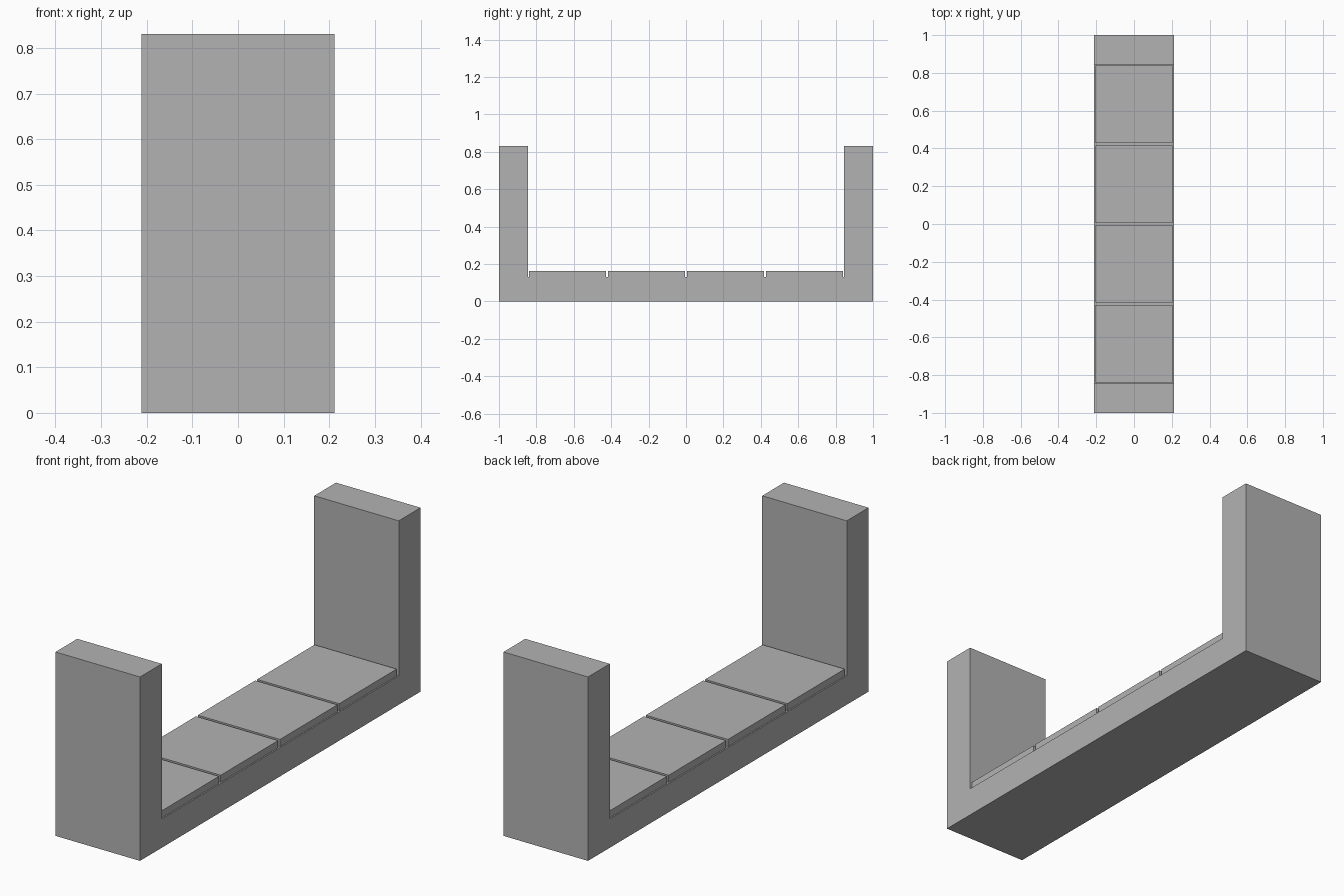
import bpy
import bmesh

cube = bpy.data.objects.get("Cube")
if cube:
    bpy.data.objects.remove(cube, do_unlink=True)

HALF_WIDTH = 0.211
HEIGHT = 0.83
INNER = 0.845      # inner face of the end walls
BASE_TOP = 0.13
TILE_TOP = 0.162
GAP = 0.013
TILES = 4

grey = bpy.data.materials.new("plain_grey")
grey.use_nodes = True
color = (0.45, 0.45, 0.45, 1)
grey.diffuse_color = color
grey.node_tree.nodes["Principled BSDF"].inputs["Base Color"].default_value = color


def extrude_profile(name, profile, half_width):
    """Sweep a closed (y, z) profile across x."""
    bm = bmesh.new()
    face = bm.faces.new([bm.verts.new((-half_width, y, z)) for y, z in profile])
    swept = bmesh.ops.extrude_face_region(bm, geom=[face])["geom"]
    verts = [v for v in swept if isinstance(v, bmesh.types.BMVert)]
    bmesh.ops.translate(bm, vec=(2 * half_width, 0, 0), verts=verts)
    bmesh.ops.recalc_face_normals(bm, faces=bm.faces)
    mesh = bpy.data.meshes.new(name)
    bm.to_mesh(mesh)
    bm.free()
    mesh.materials.append(grey)
    obj = bpy.data.objects.new(name, mesh)
    bpy.context.collection.objects.link(obj)
    return obj


# U-shaped frame: base and both end walls in one solid
half = [(1, 0), (1, HEIGHT), (INNER, HEIGHT), (INNER, BASE_TOP)]
extrude_profile("frame", half + [(-y, z) for y, z in reversed(half)], HALF_WIDTH)

# Row of seat slabs with narrow gaps
pitch = 2 * INNER / TILES
for i in range(TILES):
    start = -INNER + i * pitch + GAP / 2
    end = start + pitch - GAP
    profile = [(start, BASE_TOP), (end, BASE_TOP), (end, TILE_TOP), (start, TILE_TOP)]
    extrude_profile(f"slab_{i + 1}", profile, HALF_WIDTH - 0.006)
